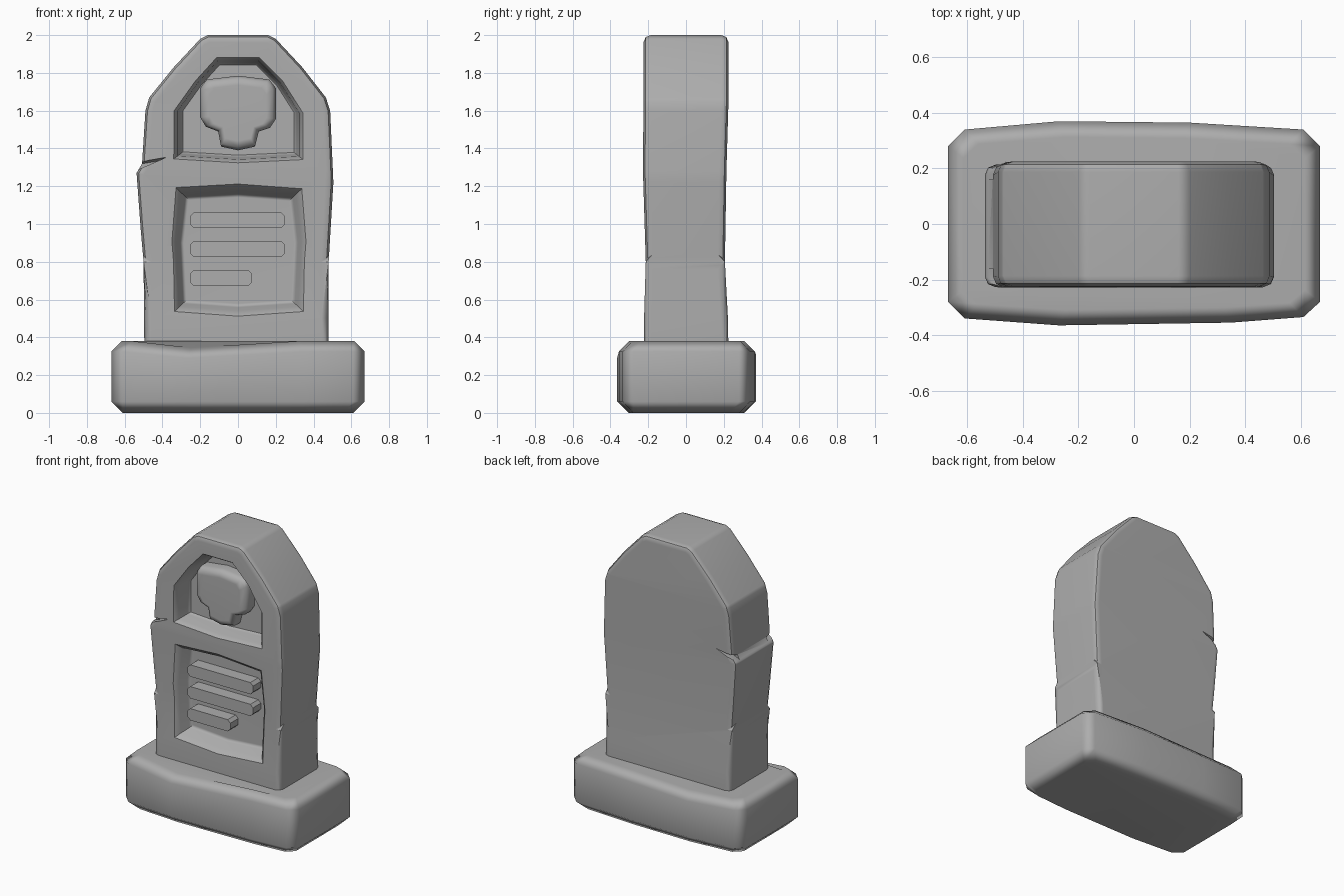
import bpy, bmesh, math

if "Cube" in bpy.data.objects:
    bpy.data.objects.remove(bpy.data.objects["Cube"])

stone = bpy.data.materials.new("grey stone")
stone.use_nodes = True
stone.diffuse_color = (0.42, 0.42, 0.42, 1)
bsdf = stone.node_tree.nodes["Principled BSDF"]
bsdf.inputs["Base Color"].default_value = stone.diffuse_color
bsdf.inputs["Roughness"].default_value = 0.9


def loft(name, loops):
    """Solid skinned through equal-length loops of 3D points, capped at both ends."""
    bm = bmesh.new()
    rings = [[bm.verts.new(p) for p in loop] for loop in loops]
    n = len(rings[0])
    for a, b in zip(rings, rings[1:]):
        for i in range(n):
            j = (i + 1) % n
            bm.faces.new((a[i], a[j], b[j], b[i]))
    bm.faces.new(rings[0])
    bm.faces.new(rings[-1])
    bmesh.ops.recalc_face_normals(bm, faces=bm.faces)
    mesh = bpy.data.meshes.new(name)
    bm.to_mesh(mesh)
    bm.free()
    mesh.materials.append(stone)
    obj = bpy.data.objects.new(name, mesh)
    bpy.context.collection.objects.link(obj)
    return obj


def layer(outline, y, scale=1.0):
    """An x-z outline placed at depth y, scaled about its middle."""
    cx = (max(p[0] for p in outline) + min(p[0] for p in outline)) / 2
    cz = (max(p[1] for p in outline) + min(p[1] for p in outline)) / 2
    return [(cx + (x - cx) * scale, y, cz + (z - cz) * scale) for x, z in outline]


def apply_all(obj):
    bpy.ops.object.select_all(action="DESELECT")
    obj.select_set(True)
    bpy.context.view_layer.objects.active = obj
    for mod in list(obj.modifiers):
        bpy.ops.object.modifier_apply(modifier=mod.name)


def smooth(obj, angle):
    apply_all(obj)
    bpy.ops.object.shade_smooth_by_angle(angle=math.radians(angle))
    obj.modifiers.new("soft normals", "WEIGHTED_NORMAL").keep_sharp = True
    apply_all(obj)


def ramp(z, table):
    """Linear lookup of a value by height."""
    for (z0, v0), (z1, v1) in zip(table, table[1:]):
        if z <= z1:
            return v0 + (v1 - v0) * max(0, z - z0) / (z1 - z0)
    return table[-1][1]


# Headstone slab, with a broken ledge on its right side
slab_outline = [(0.48, 0.25), (0.48, 0.8), (0.505, 1.22), (0.488, 1.6), (0.465, 1.67),
                (0.34, 1.83), (0.2, 1.98), (0.16, 2.0), (-0.16, 2.0), (-0.2, 1.98),
                (-0.34, 1.83), (-0.47, 1.67), (-0.49, 1.6), (-0.508, 1.32), (-0.537, 1.27),
                (-0.515, 0.97), (-0.5, 0.8), (-0.495, 0.25)]
slab = loft("headstone_slab", [layer(slab_outline, -1), layer(slab_outline, 1)])

# Slight waist through the thickness
front = [(0.25, -0.225), (0.5, -0.222), (0.8, -0.213), (1.28, -0.228), (1.65, -0.225)]
back = [(0.25, 0.226), (0.5, 0.222), (0.8, 0.206), (1.28, 0.214), (1.65, 0.225)]
bm = bmesh.new()
bm.from_mesh(slab.data)
for height in (0.5, 0.8, 1.28, 1.65):
    bmesh.ops.bisect_plane(bm, geom=bm.verts[:] + bm.edges[:] + bm.faces[:],
                           plane_co=(0, 0, height), plane_no=(0, 0, 1))
for v in bm.verts:
    v.co.y = ramp(v.co.z, front if v.co.y < 0 else back)
bm.to_mesh(slab.data)
bm.free()
bevel = slab.modifiers.new("worn rim", "BEVEL")
bevel.width = 0.038
bevel.segments = 2
bevel.limit_method = "ANGLE"
bevel.angle_limit = math.radians(65)

# Recesses and cracks cut from the slab
arch = [(-0.3, 1.375), (0, 1.357), (0.305, 1.372), (0.305, 1.59), (0.21, 1.74),
        (0.1, 1.85), (-0.1, 1.85), (-0.2, 1.74), (-0.3, 1.6)]
panel = [(-0.28, 0.59), (0, 0.57), (0.29, 0.59), (0.305, 0.9), (0.28, 1.13),
         (0, 1.15), (-0.27, 1.135), (-0.295, 0.9)]
crack = [(-0.65, 1.235), (-0.37, 1.357), (-0.65, 1.31)]
cutters = [
    loft("arch_cutter", [layer(arch, -0.26, 1.22), layer(arch, -0.2, 1.06),
                         layer(arch, -0.12, 1.02), layer(arch, -0.105, 0.97)]),
    loft("panel_cutter", [layer(panel, -0.26, 1.32), layer(panel, -0.19, 1.1),
                          layer(panel, -0.12, 1.04), layer(panel, -0.105, 0.97)]),
]
for side in (-1, 1):
    cutters.append(loft("crack_cutter", [layer(crack, side * 0.24),
                                         layer(crack, side * 0.16, 0.6)]))
for cutter in cutters:
    cutter.hide_render = True
    cut = slab.modifiers.new("cut", "BOOLEAN")
    cut.operation = "DIFFERENCE"
    cut.solver = "EXACT"
    cut.object = cutter
smooth(slab, 42)
for cutter in cutters:
    bpy.data.objects.remove(cutter)

# Skull relief in the arch, with a domed front
skull_outline = [(-0.2, 1.72), (-0.165, 1.765), (0, 1.785), (0.165, 1.765), (0.2, 1.72),
                 (0.2, 1.555), (0.17, 1.51), (0.11, 1.49), (0.09, 1.41), (0, 1.39),
                 (-0.09, 1.41), (-0.105, 1.49), (-0.17, 1.515), (-0.2, 1.565)]
skull = loft("skull_relief", [layer(skull_outline, -0.09), layer(skull_outline, -0.16),
                              layer(skull_outline, -0.19, 0.92),
                              layer(skull_outline, -0.202, 0.75)])
smooth(skull, 50)

# Raised inscription bars in the panel
for z, right in ((1.02, 0.25), (0.868, 0.25), (0.714, 0.075)):
    left, h, c = -0.255, 0.041, 0.02
    bar = [(left + c, z - h), (right - c, z - h), (right, z - h + c), (right, z + h - c),
           (right - c, z + h), (left + c, z + h), (left, z + h - c), (left, z - h + c)]
    loft("inscription_bar", [layer(bar, -0.09), layer(bar, -0.192)])

# Plinth with chamfered edges and a sagging top
plan = [(0.67, -0.28), (0.67, 0.28), (0.61, 0.34), (0.2, 0.365), (-0.27, 0.37),
        (-0.61, 0.34), (-0.67, 0.28), (-0.67, -0.28), (-0.61, -0.34), (-0.27, -0.365),
        (0.35, -0.355), (0.61, -0.335)]


def plinth_ring(z, inset):
    kx, ky = 1 - inset / 0.67, 1 - inset / 0.36
    return [(x * kx, y * ky, z) for x, y in plan]


plinth = loft("plinth", [plinth_ring(0, 0.06), plinth_ring(0.06, 0),
                         plinth_ring(0.325, 0), plinth_ring(0.38, 0.055)])
for v in plinth.data.vertices:
    if v.co.z > 0.3 and -0.4 < v.co.x < -0.2:
        v.co.z -= 0.035 if v.co.y < 0 else 0.015
smooth(plinth, 60)
